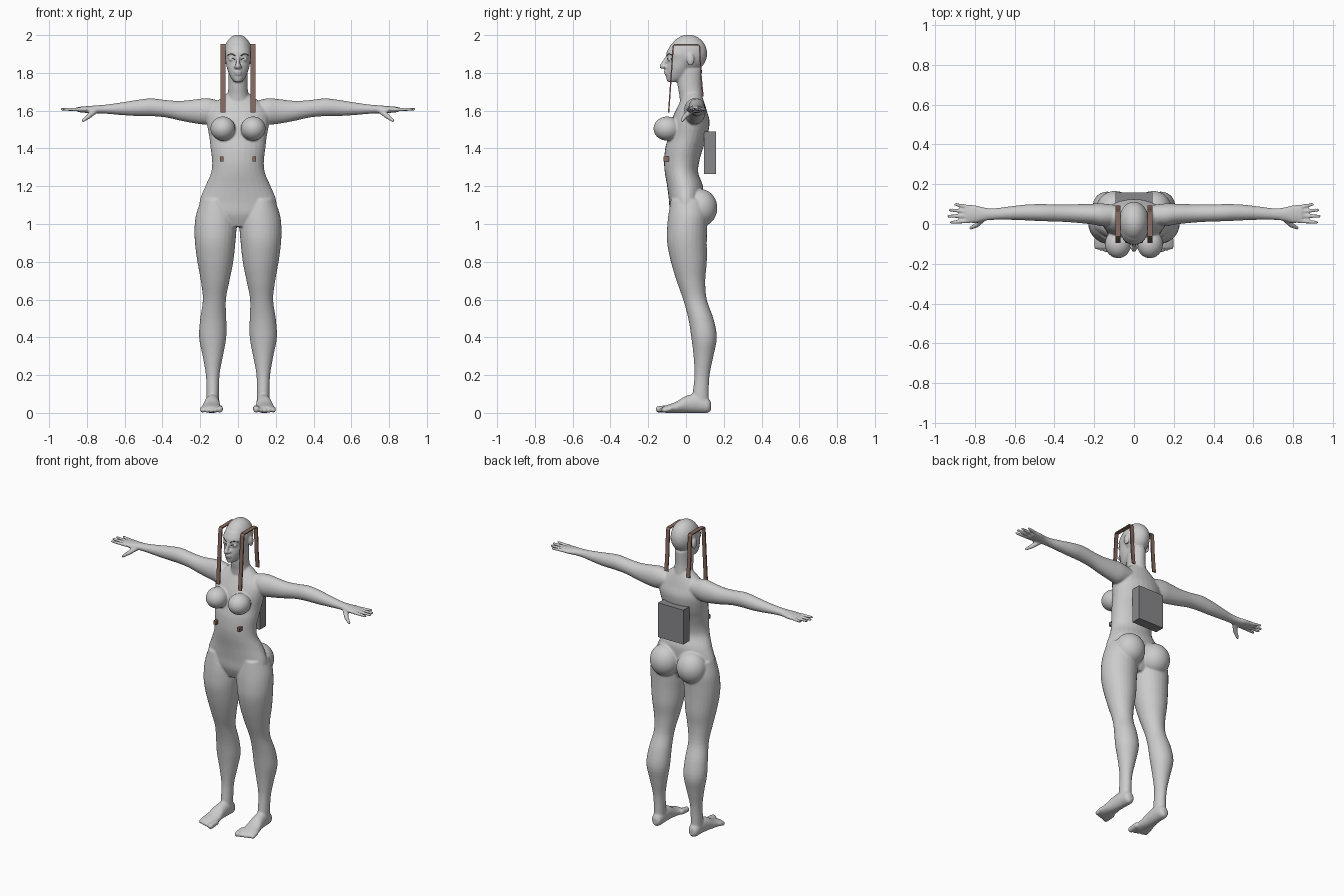
import bpy, bmesh, math
from mathutils import Vector, Matrix

cube = bpy.data.objects.get("Cube")
if cube:
    bpy.data.objects.remove(cube)


def material(name, rgb):
    m = bpy.data.materials.new(name)
    m.use_nodes = True
    m.diffuse_color = (*rgb, 1)
    bsdf = m.node_tree.nodes["Principled BSDF"]
    bsdf.inputs["Base Color"].default_value = (*rgb, 1)
    bsdf.inputs["Roughness"].default_value = 0.7
    return m


GREY = material("plain grey", (0.6, 0.6, 0.6))
SLATE = material("dark grey", (0.25, 0.25, 0.26))
BROWN = material("brown", (0.25, 0.15, 0.12))
DARK = material("dark brown", (0.05, 0.04, 0.035))


def finish(name, bm, mat):
    bmesh.ops.recalc_face_normals(bm, faces=bm.faces)
    mesh = bpy.data.meshes.new(name)
    bm.to_mesh(mesh)
    bm.free()
    mesh.materials.append(mat)
    ob = bpy.data.objects.new(name, mesh)
    bpy.context.collection.objects.link(ob)
    return ob


def smooth_rows(rows, steps=4):
    """Catmull-Rom interpolation of section rows."""
    rows = [Vector(r) for r in rows]
    out = []
    for i in range(len(rows) - 1):
        a, b, c, d = (rows[max(i - 1, 0)], rows[i], rows[i + 1], rows[min(i + 2, len(rows) - 1)])
        for k in range(steps):
            t = k / steps
            out.append(b + (c - a) * (t / 2) + (a * 2 - b * 5 + c * 4 - d) * (t * t / 2)
                       + (b * 3 - a - c * 3 + d) * (t ** 3 / 2))
    return out + [rows[-1]]


def loft(bm, axis, rows, side=1, n=28):
    """Rows are (position on axis, centre u, centre v, radius u, radius v)."""
    rings = []
    for p, cu, cv, ru, rv in smooth_rows(rows):
        ring = []
        for k in range(n):
            a = math.tau * k / n
            u, v = cu + ru * math.cos(a), cv + rv * math.sin(a)
            x, y, z = {"x": (p, u, v), "y": (u, p, v), "z": (u, v, p)}[axis]
            ring.append(bm.verts.new((side * x, y, z)))
        rings.append(ring)
    for r, s in zip(rings, rings[1:]):
        for k in range(n):
            bm.faces.new((r[k], r[k - 1], s[k - 1], s[k]))
    bm.faces.new(rings[0])
    bm.faces.new(rings[-1])


def upright(rows):
    """Turn (z, x inner, x outer, y front, y back) into centres and radii."""
    return [(z, (a + b) / 2, (f + k) / 2, (b - a) / 2, (k - f) / 2) for z, a, b, f, k in rows]


def ball(bm, centre, radii, side=1):
    c = Vector(centre)
    c.x *= side
    bmesh.ops.create_uvsphere(bm, u_segments=32, v_segments=20, radius=1,
                              matrix=Matrix.Translation(c) @ Matrix.Diagonal((*radii, 1)))


def digit(bm, a, b, r0, r1, side=1):
    """Tapered rod with round ends."""
    a, b = Vector(a), Vector(b)
    a.x *= side
    b.x *= side
    d = b - a
    m = Matrix.Translation((a + b) / 2) @ d.to_track_quat("Z", "Y").to_matrix().to_4x4()
    bmesh.ops.create_cone(bm, cap_ends=True, segments=16, radius1=r0, radius2=r1, depth=d.length, matrix=m)
    for p, r in ((a, r0), (b, r1)):
        bmesh.ops.create_uvsphere(bm, u_segments=16, v_segments=10, radius=r, matrix=Matrix.Translation(p))


body = bmesh.new()

# Torso, from crotch to collar
loft(body, "z", upright([(z, -w, w, f, k) for z, w, f, k in (
    (0.985, 0.07, -0.06, 0.06), (1.05, 0.19, -0.085, 0.09), (1.12, 0.203, -0.09, 0.09),
    (1.20, 0.173, -0.10, 0.09), (1.27, 0.143, -0.112, 0.065), (1.33, 0.137, -0.116, 0.07),
    (1.40, 0.145, -0.11, 0.09), (1.46, 0.152, -0.095, 0.112), (1.54, 0.165, -0.08, 0.125),
    (1.60, 0.16, -0.055, 0.11), (1.65, 0.11, -0.03, 0.095), (1.69, 0.06, -0.01, 0.08))]))

# Neck and head
loft(body, "z", upright([(z, -w, w, f, k) for z, w, f, k in (
    (1.61, 0.07, -0.03, 0.095), (1.68, 0.056, -0.035, 0.087),
    (1.74, 0.05, -0.045, 0.082), (1.82, 0.05, -0.045, 0.085))]))
loft(body, "z", upright([(z, -w, w, f, k) for z, w, f, k in (
    (1.752, 0.02, -0.098, -0.04), (1.775, 0.038, -0.105, 0.0), (1.82, 0.057, -0.105, 0.03),
    (1.87, 0.067, -0.098, 0.05), (1.905, 0.07, -0.104, 0.05), (1.95, 0.058, -0.08, 0.05))]))
ball(body, (0, 0.012, 1.902), (0.076, 0.1, 0.1))
digit(body, (0, -0.1, 1.885), (0, -0.128, 1.834), 0.008, 0.013)
ball(body, (0, -0.106, 1.807), (0.022, 0.011, 0.007))
ball(body, (0, -0.104, 1.795), (0.02, 0.011, 0.008))

for s in (1, -1):
    # Face details, chest and hips
    ball(body, (0.013, -0.112, 1.832), (0.01, 0.012, 0.009), s)
    ball(body, (0.032, -0.086, 1.872), (0.017, 0.013, 0.01), s)
    ball(body, (0.079, 0.024, 1.87), (0.01, 0.02, 0.033), s)
    ball(body, (0.08, -0.1, 1.505), (0.066, 0.072, 0.064), s)
    ball(body, (0.096, 0.075, 1.085), (0.094, 0.091, 0.1), s)
    # Leg
    loft(body, "z", upright((
        (1.13, 0.05, 0.195, -0.08, 0.10), (1.05, 0.012, 0.222, -0.093, 0.115),
        (0.98, 0.008, 0.23, -0.10, 0.112), (0.90, 0.014, 0.228, -0.10, 0.11),
        (0.80, 0.025, 0.215, -0.08, 0.11), (0.70, 0.045, 0.197, -0.05, 0.102),
        (0.60, 0.064, 0.186, -0.015, 0.11), (0.50, 0.062, 0.2, 0.012, 0.145),
        (0.40, 0.062, 0.206, 0.028, 0.163), (0.30, 0.08, 0.187, 0.04, 0.145),
        (0.20, 0.098, 0.17, 0.045, 0.125), (0.10, 0.1, 0.167, 0.035, 0.12),
        (0.03, 0.1, 0.168, 0.03, 0.122))), s)
    # Foot and toes
    loft(body, "y", (
        (0.132, 0.133, 0.035, 0.015, 0.02), (0.115, 0.133, 0.04, 0.032, 0.04),
        (0.06, 0.134, 0.05, 0.037, 0.05), (0.0, 0.138, 0.045, 0.042, 0.045),
        (-0.05, 0.141, 0.03, 0.05, 0.03), (-0.1, 0.142, 0.021, 0.056, 0.021),
        (-0.122, 0.14, 0.018, 0.048, 0.016)), s)
    for i in range(5):
        x, r = 0.097 + 0.0225 * i, 0.018 if i == 0 else 0.013
        digit(body, (x, -0.09 + 0.003 * i, 0.024), (x, -0.143 + 0.007 * i, r + 0.001), r, r, s)
    # Arm and palm
    loft(body, "x", (
        (0.09, 0.045, 1.60, 0.05, 0.05), (0.16, 0.046, 1.597, 0.057, 0.069),
        (0.21, 0.05, 1.596, 0.052, 0.066), (0.30, 0.053, 1.599, 0.046, 0.053),
        (0.38, 0.055, 1.61, 0.043, 0.046), (0.46, 0.057, 1.618, 0.043, 0.047),
        (0.54, 0.058, 1.614, 0.04, 0.042), (0.62, 0.055, 1.61, 0.034, 0.033),
        (0.70, 0.05, 1.608, 0.029, 0.024), (0.75, 0.049, 1.607, 0.033, 0.021),
        (0.80, 0.05, 1.606, 0.045, 0.018), (0.845, 0.052, 1.606, 0.044, 0.014)), s)
    # Fingers and thumb
    for y0, y1, tip in ((0.015, 0.008, 0.918), (0.039, 0.04, 0.932), (0.063, 0.07, 0.925), (0.085, 0.098, 0.896)):
        digit(body, (0.83, y0, 1.606), (tip, y1, 1.608), 0.011, 0.008, s)
    digit(body, (0.755, 0.03, 1.6), (0.79, -0.005, 1.57), 0.016, 0.013, s)
    digit(body, (0.79, -0.005, 1.57), (0.82, -0.02, 1.548), 0.013, 0.009, s)

# Fuse the body into one smooth skin
figure = finish("body", body, GREY)
bpy.context.view_layer.objects.active = figure
figure.select_set(True)
rem = figure.modifiers.new("fuse", "REMESH")
rem.mode = "VOXEL"
rem.voxel_size = 0.0055
rem.use_smooth_shade = True
soft = figure.modifiers.new("soften", "SMOOTH")
soft.factor = 0.5
soft.iterations = 5
for mod in ("fuse", "soften"):
    bpy.ops.object.modifier_apply(modifier=mod)
bpy.ops.object.shade_smooth()


def box(name, lo, hi, mat):
    lo, hi = Vector(lo), Vector(hi)
    bm = bmesh.new()
    bmesh.ops.create_cube(bm, matrix=Matrix.Translation((lo + hi) / 2) @ Matrix.Diagonal((*(hi - lo), 1)))
    return finish(name, bm, mat)


def ribbon(name, x0, x1, path, t, mat):
    """Flat strip following a (y, z) path, with even thickness."""
    bm = bmesh.new()
    pts = [Vector(p) for p in path]
    rows = []
    for i, p in enumerate(pts):
        d = (pts[min(i + 1, len(pts) - 1)] - pts[max(i - 1, 0)]).normalized()
        o = Vector((-d.y, d.x)) * t / 2
        rows.append([bm.verts.new((x, *q)) for x, q in ((x0, p + o), (x1, p + o), (x1, p - o), (x0, p - o))])
    for r, s in zip(rows, rows[1:]):
        for k in range(4):
            bm.faces.new((r[k], r[k - 1], s[k - 1], s[k]))
    bm.faces.new(rows[0])
    bm.faces.new(rows[-1])
    return finish(name, bm, mat)


def face_line(name, pts, r):
    """Thin line laid on the front of the face."""
    hits = [figure.ray_cast(Vector((x, -1, z)), Vector((0, 1, 0)))[1] for x, z in pts]
    bm = bmesh.new()
    for a, b in zip(hits, hits[1:]):
        digit(bm, a, b, r, r)
    finish(name, bm, DARK)


# Back box
box("back_box", (-0.092, 0.095, 1.265), (0.092, 0.158, 1.49), SLATE)

for s, side in ((1, "left"), (-1, "right")):
    # Hanging head strips and small waist clips
    ribbon(side + "_head_strip", s * 0.067, s * 0.092,
           ((-0.092, 1.59), (-0.08, 1.76), (-0.068, 1.94), (-0.062, 1.949),
            (0.066, 1.949), (0.072, 1.94), (0.08, 1.78), (0.09, 1.675)), 0.007, BROWN)
    box(side + "_waist_clip", (s * 0.085 - 0.009, -0.119, 1.332), (s * 0.085 + 0.009, -0.08, 1.357), BROWN)
    # Brows and lashes
    face_line(side + "_brow", [(s * x, z) for x, z in ((0.014, 1.892), (0.034, 1.901), (0.054, 1.895))], 0.0025)
    face_line(side + "_lash", [(s * x, z) for x, z in ((0.018, 1.871), (0.032, 1.878), (0.048, 1.874))], 0.002)
